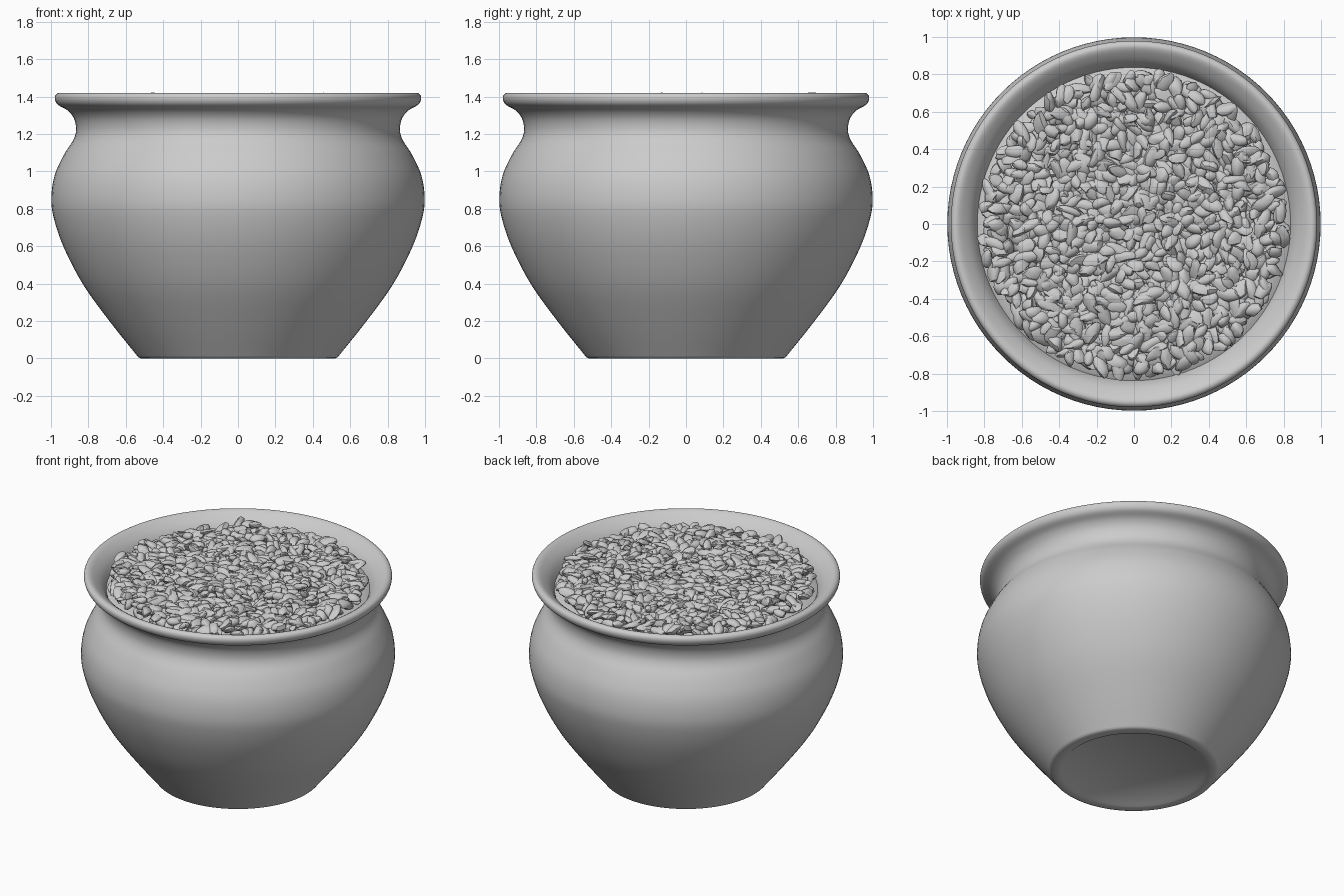
import bpy, bmesh, math, random
from mathutils import Vector, Matrix, Euler

if "Cube" in bpy.data.objects:
    bpy.data.objects.remove(bpy.data.objects["Cube"])

random.seed(7)


def finish(bm, name, angle):
    mesh = bpy.data.meshes.new(name)
    bmesh.ops.recalc_face_normals(bm, faces=bm.faces)
    bm.to_mesh(mesh)
    bm.free()
    ob = bpy.data.objects.new(name, mesh)
    bpy.context.collection.objects.link(ob)
    bpy.ops.object.select_all(action='DESELECT')
    ob.select_set(True)
    bpy.context.view_layer.objects.active = ob
    bpy.ops.object.shade_smooth_by_angle(angle=math.radians(angle))
    return ob


def spline(pts, n):
    """Catmull-Rom curve through the profile points."""
    p = [Vector(q) for q in [pts[0]] + pts + [pts[-1]]]
    out = []
    for i in range(1, len(p) - 2):
        a, b, c, d = p[i - 1:i + 3]
        for k in range(n):
            t = k / n
            out.append(0.5 * (2 * b + (c - a) * t + (2 * a - 5 * b + 4 * c - d) * t * t
                              + (3 * b - a - 3 * c + d) * t ** 3))
    return out + [p[-1]]


def lathe(profile, name, steps=96, angle=40):
    bm = bmesh.new()
    vs = [bm.verts.new((r, 0, z)) for r, z in profile]
    es = [bm.edges.new(e) for e in zip(vs, vs[1:])]
    bmesh.ops.spin(bm, geom=vs + es, cent=(0, 0, 0), axis=(0, 0, 1),
                   angle=2 * math.pi, steps=steps)
    bmesh.ops.remove_doubles(bm, verts=bm.verts, dist=1e-4)
    return finish(bm, name, angle)


# Pot: recessed base, bulging body, pinched neck, flared rim, inner wall
base = [(0, 0.012), (0.45, 0.012), (0.465, 0.0), (0.52, 0.0), (0.533, 0.006)]
outer = [(0.54, 0.015), (0.68, 0.19), (0.825, 0.39), (0.93, 0.59), (0.985, 0.75),
         (0.998, 0.86), (0.98, 0.98), (0.93, 1.09), (0.882, 1.165), (0.866, 1.22),
         (0.876, 1.28), (0.91, 1.325), (0.962, 1.355), (0.979, 1.385),
         (0.974, 1.41), (0.95, 1.42), (0.915, 1.403), (0.868, 1.36),
         (0.835, 1.30), (0.815, 1.22), (0.84, 1.13)]
inner = [(0.92, 0.98), (0.94, 0.85), (0.87, 0.6), (0.76, 0.39), (0.5, 0.06), (0, 0.06)]
lathe(base + [tuple(v) for v in spline(outer, 4)] + inner, "pot")

# Soil bed under the pebbles
lathe([(0, 1.335), (0.78, 1.335), (0.838, 1.305), (0.82, 1.26), (0, 1.26)], "soil")


def pebble(bm):
    """Chipped oval stone: a small sphere clipped by random planes."""
    res = bmesh.ops.create_icosphere(bm, subdivisions=2, radius=1)
    planes = [(Vector([random.gauss(0, 1) for _ in range(3)]).normalized(),
               random.uniform(0.55, 0.85)) for _ in range(7)]
    size = Vector((random.uniform(0.048, 0.08), random.uniform(0.029, 0.044),
                   random.uniform(0.02, 0.032)))
    rot = Euler((random.uniform(-0.6, 0.6), random.uniform(-0.5, 0.5),
                 random.uniform(0, 2 * math.pi))).to_matrix()
    for v in res["verts"]:
        co = v.co.copy()
        for n, d in planes:
            over = co.dot(n) - d
            if over > 0:
                co -= n * over * 0.9
        v.co = rot @ Vector(a * b for a, b in zip(co, size))
    return res["verts"]


# Pebbles: jittered spiral scatter, kept inside the rim and under the top height
bm = bmesh.new()
COUNT = 1050
for i in range(COUNT):
    r = 0.795 * math.sqrt((i + 0.5) / COUNT)
    a = i * 2.399963 + random.uniform(-0.03, 0.03)
    r += random.uniform(-0.015, 0.015)
    verts = pebble(bm)
    at = Vector((r * math.cos(a), r * math.sin(a), random.uniform(1.34, 1.385)))
    far = max((v.co + at).xy.length for v in verts)
    if far > 0.842:
        at.xy *= (r - (far - 0.842)) / r
    top = max(v.co.z for v in verts) + at.z
    at.z -= max(0, top - random.uniform(1.405, 1.432))
    for v in verts:
        v.co += at
finish(bm, "pebbles", 35)
